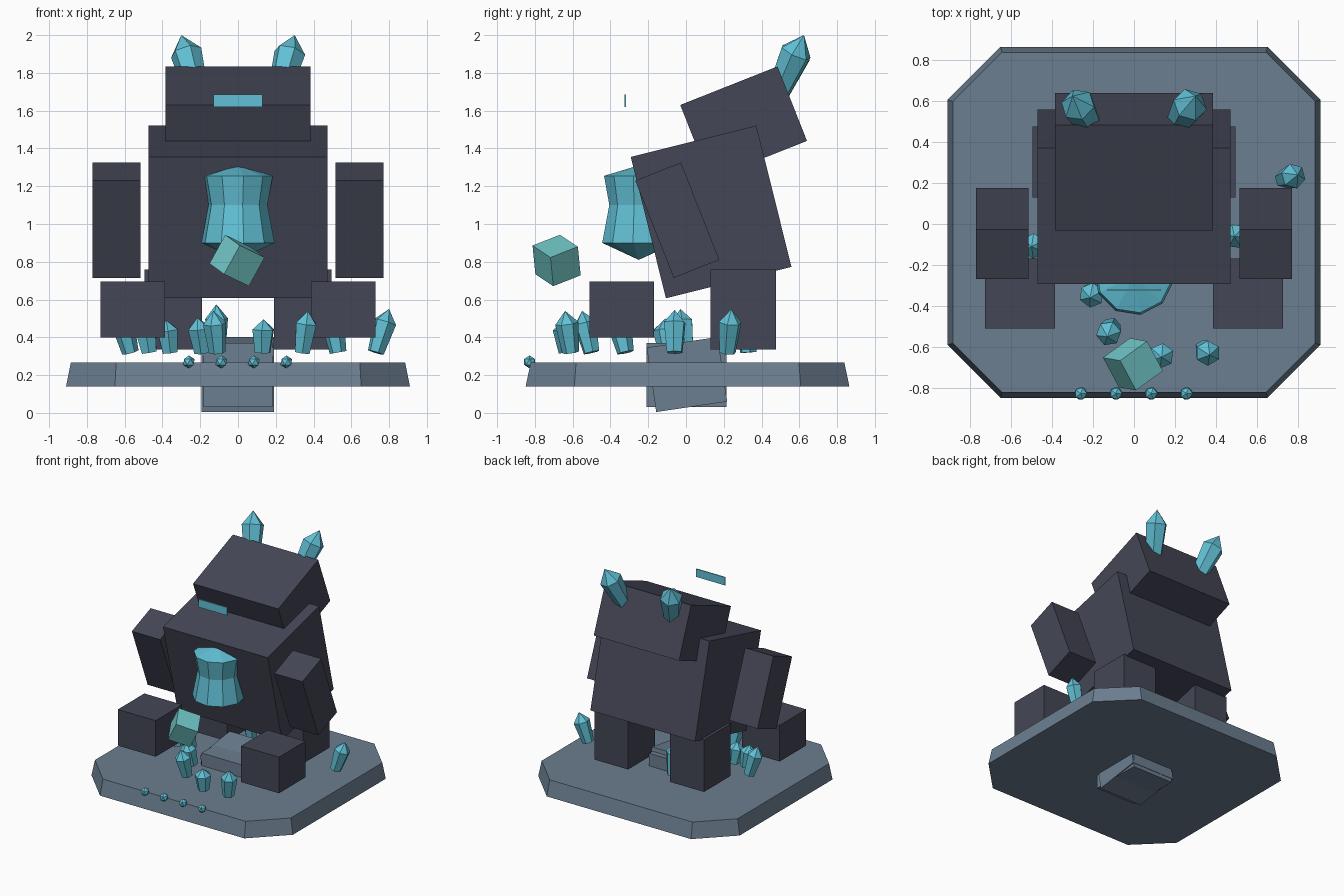
import bpy, bmesh, math
from mathutils import Matrix, Vector

cube = bpy.data.objects.get("Cube")
if cube:
    bpy.data.objects.remove(cube, do_unlink=True)


def material(name, rgb):
    m = bpy.data.materials.new(name)
    m.use_nodes = True
    m.diffuse_color = (*rgb, 1)
    m.node_tree.nodes["Principled BSDF"].inputs["Base Color"].default_value = (*rgb, 1)
    return m


DARK = material("dark stone", (0.058, 0.062, 0.092))
SLATE = material("slate", (0.15, 0.21, 0.28))
CRYSTAL = material("blue crystal", (0.12, 0.53, 0.67))
TEAL = material("teal stone", (0.17, 0.58, 0.58))


def finish(bm, name, mat):
    bmesh.ops.recalc_face_normals(bm, faces=bm.faces)
    mesh = bpy.data.meshes.new(name)
    bm.to_mesh(mesh)
    bm.free()
    mesh.materials.append(mat)
    obj = bpy.data.objects.new(name, mesh)
    bpy.context.collection.objects.link(obj)
    return obj


def box(name, center, size, mat, tilt=0, rotation=None):
    bm = bmesh.new()
    bmesh.ops.create_cube(bm, size=1)
    rot = rotation or Matrix.Rotation(math.radians(tilt), 4, 'X')
    bm.transform(Matrix.Translation(center) @ rot @ Matrix.Diagonal((*size, 1)))
    return finish(bm, name, mat)


def loft(bm, rings):
    """Skin closed rings of points; a single-point ring makes a tip."""
    rows = [[bm.verts.new(p) for p in ring] for ring in rings]
    for low, high in zip(rows, rows[1:]):
        n = max(len(low), len(high))
        for i in range(n):
            j = (i + 1) % n
            if len(high) == 1:
                bm.faces.new((low[i], low[j], high[0]))
            elif len(low) == 1:
                bm.faces.new((low[0], high[j], high[i]))
            else:
                bm.faces.new((low[i], low[j], high[j], high[i]))
    for row in (rows[0], rows[-1]):
        if len(row) > 2:
            bm.faces.new(row)


def ring(radius, z, sides, phase=0):
    if radius == 0:
        return [(0, 0, z)]
    return [(radius * math.cos(phase + math.tau * i / sides),
             radius * math.sin(phase + math.tau * i / sides), z) for i in range(sides)]


def crystal(name, base, tip, radius, phase=0.3):
    base, axis = Vector(base), Vector(tip) - Vector(base)
    length = axis.length
    profile = [(radius * 0.72, 0), (radius, length * 0.7), (0, length)]
    bm = bmesh.new()
    loft(bm, [ring(r, z, 6, phase) for r, z in profile])
    bm.transform(Matrix.Translation(base) @ axis.to_track_quat('Z', 'Y').to_matrix().to_4x4())
    return finish(bm, name, CRYSTAL)


# Platform: octagon with slightly sloping rim
def octagon(x, y, cut, z):
    quarter = [(x, y - cut), (x - cut, y)]
    pts = quarter + [(-a, b) for a, b in reversed(quarter)]
    pts += [(-a, -b) for a, b in pts]
    return [(a, b + 0.008, z) for a, b in pts]


bm = bmesh.new()
loft(bm, [octagon(0.91, 0.857, 0.258, 0.14), octagon(0.885, 0.83, 0.24, 0.267)])
finish(bm, "platform", SLATE)

# Core blocks through the platform
box("core_block", (0, 0.003, 0.2), (0.365, 0.425, 0.34), SLATE)
box("core_block_tilted", (-0.002, 0.005, 0.203), (0.385, 0.38, 0.345), SLATE, 8.4)

# Body and head lean back
box("torso", (0, 0.133, 1.064), (0.945, 0.685, 0.771), DARK, 14)
box("head", (0, 0.305, 1.535), (0.77, 0.554, 0.424), DARK, 21.6)
box("eye_plate", (0, -0.322, 1.653), (0.26, 0.009, 0.065), CRYSTAL)

# Paired limbs and horns
for side, s in (("left", 1), ("right", -1)):
    box(side + "_arm", (s * 0.643, -0.046, 1.02), (0.255, 0.26, 0.554), DARK, 21.6)
    box(side + "_rear_leg", (s * 0.343, 0.303, 0.547), (0.305, 0.345, 0.425), DARK)
    box(side + "_front_foot", (s * 0.557, -0.34, 0.547), (0.342, 0.342, 0.295), DARK)
    crystal(side + "_horn", (s * 0.215, 0.485, 1.69), (s * 0.3, 0.625, 2.0), 0.085)

# Chest crystal
bm = bmesh.new()
profile = [(0, 0.81), (0.196, 0.9), (0.158, 1.1), (0.186, 1.255), (0, 1.31)]
loft(bm, [ring(r, z, 10, math.radians(-9)) for r, z in profile])
bm.transform(Matrix.Translation((0, -0.25, 0)))
finish(bm, "chest_crystal", CRYSTAL)

# Floating stone in front
u = Vector((-0.1315, -0.095, 0.063)).normalized()
v = Vector((-0.08, 0.143, 0.058))
v = (v - u * v.dot(u)).normalized()
turn = Matrix((u, v, u.cross(v))).transposed().to_4x4()
box("floating_stone", (-0.005, -0.685, 0.807), (0.174, 0.174, 0.174), TEAL, rotation=turn)

# Crystals growing around the platform: base x, y, then tip x, y, z
growths = [
    (0.73, 0.22, 0.8, 0.24, 0.55),
    (0.53, -0.06, 0.49, -0.06, 0.545),
    (0.34, -0.61, 0.37, -0.64, 0.54),
    (0.13, -0.63, 0.135, -0.65, 0.495),
    (-0.11, -0.5, -0.13, -0.55, 0.54),
    (-0.19, -0.32, -0.215, -0.36, 0.505),
    (-0.36, -0.1, -0.38, -0.12, 0.49),
    (-0.47, -0.1, -0.5, -0.11, 0.5),
    (-0.57, 0.0, -0.63, -0.03, 0.55),
    (-0.11, 0.33, -0.115, 0.31, 0.575),
]
for i, (x, y, tx, ty, tz) in enumerate(growths):
    crystal("ground_crystal_%d" % (i + 1), (x, y, 0.32), (tx, ty, tz), 0.062, i * 0.4)

# Small beads along the front rim
for i in range(4):
    bm = bmesh.new()
    bmesh.ops.create_icosphere(bm, subdivisions=1, radius=0.034)
    bm.transform(Matrix.Translation((-0.26 + i * 0.172, -0.828, 0.27)))
    finish(bm, "rim_bead_%d" % (i + 1), CRYSTAL)
